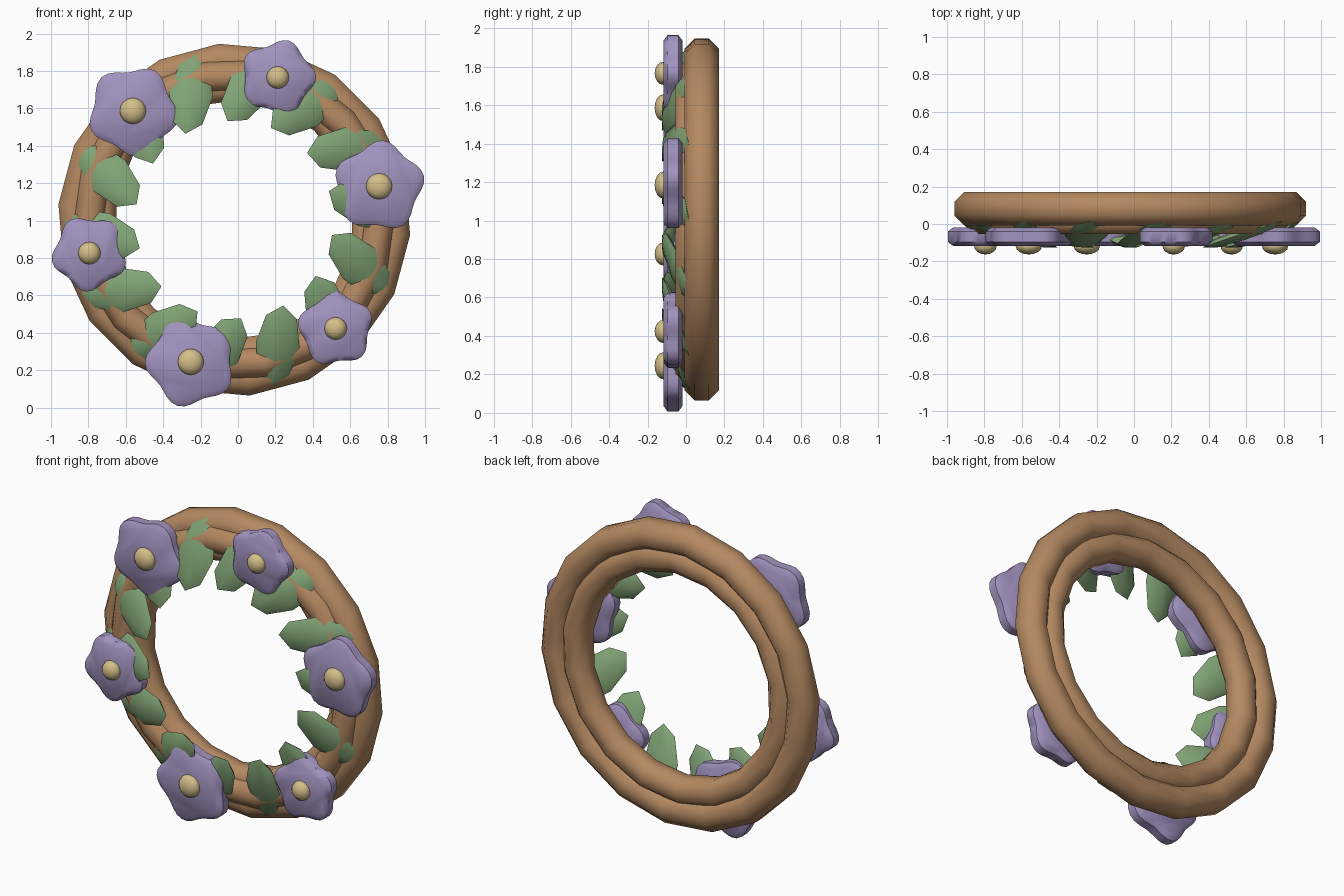
import bpy, math
from math import cos, sin, pi, radians
from mathutils import Matrix, Vector

if "Cube" in bpy.data.objects:
    bpy.data.objects.remove(bpy.data.objects["Cube"])

CX, CZ = -0.02, 1.005   # wreath centre


def material(name, rgb):
    m = bpy.data.materials.new(name)
    m.diffuse_color = (*rgb, 1)
    m.use_nodes = True
    m.node_tree.nodes["Principled BSDF"].inputs["Base Color"].default_value = m.diffuse_color
    return m


BROWN = material("vine_brown", (0.46, 0.25, 0.12))
GREEN = material("leaf_green", (0.22, 0.37, 0.18))
LILAC = material("petal_lilac", (0.36, 0.29, 0.52))
YELLOW = material("pollen_yellow", (0.66, 0.52, 0.25))


def finish(o, name, mat, angle):
    o.name = o.data.name = name
    o.data.materials.append(mat)
    bpy.ops.object.select_all(action='DESELECT')
    o.select_set(True)
    bpy.context.view_layer.objects.active = o
    bpy.ops.object.shade_smooth_by_angle(angle=radians(angle))
    return o


def mesh(name, verts, faces, mat, angle):
    me = bpy.data.meshes.new(name)
    me.from_pydata(verts, [], faces)
    o = bpy.data.objects.new(name, me)
    bpy.context.collection.objects.link(o)
    return finish(o, name, mat, angle)


# Vine ring: 18 segments around, octagonal section with a flat outer side
def ring(name, major, y, minor, start, n=18, k=8):
    verts = []
    for i in range(n):
        a = radians(start) + 2 * pi * i / n
        for j in range(k):
            b = 2 * pi * (j + 0.5) / k
            r = major + minor * cos(b)
            verts.append((CX + r * cos(a), y + minor * sin(b), CZ + r * sin(a)))
    faces = [(i * k + j, i * k + (j + 1) % k,
              (i + 1) % n * k + (j + 1) % k, (i + 1) % n * k + j)
             for i in range(n) for j in range(k)]
    mesh(name, verts, faces, BROWN, 60)


# Five-lobed flower: lofted outline with chamfered rims
def flower(i, ang, size, pollen):
    x, z = CX + 0.795 * cos(ang), CZ + 0.795 * sin(ang)
    n = 40
    verts, faces = [], []
    levels = [(-0.018, -0.03), (-0.04, 0), (-0.095, 0), (-0.118, -0.03)]
    for y, inset in levels:
        for s in range(n):
            t = 2 * pi * s / n
            r = size * (0.92 + 0.08 * cos(5 * t)) + inset
            verts.append((x + r * cos(t + ang), y, z + r * sin(t + ang)))
    for l in range(3):
        for s in range(n):
            e = (s + 1) % n
            faces.append((l * n + s, l * n + e, (l + 1) * n + e, (l + 1) * n + s))
    faces.append(tuple(reversed(range(n))))
    faces.append(tuple(range(3 * n, 4 * n)))
    mesh(f"flower_{i}", verts, faces, LILAC, 50)
    bpy.ops.mesh.primitive_uv_sphere_add(segments=16, ring_count=8, radius=1,
                                         location=(x, -0.118, z), rotation=(pi / 2, 0, 0))
    o = bpy.context.object
    o.scale = (pollen, pollen, 0.045)
    finish(o, f"flower_centre_{i}", YELLOW, 60)


# Leaf: flattened low-poly ellipsoid, inner tip leaning forward
def leaf(i, ang):
    d = ang - radians(27)
    tilt = radians(18)
    flat = Vector((cos(d), 0, sin(d)))
    long = flat * cos(tilt) + Vector((0, sin(tilt), 0))
    wide = Vector((-sin(d), 0, cos(d)))
    thick = long.cross(wide)
    m = Matrix((wide * 0.118, thick * 0.032, long * 0.225)).transposed().to_4x4()
    m.translation = (CX + 0.71 * cos(ang), -0.055, CZ + 0.71 * sin(ang))
    bpy.ops.mesh.primitive_uv_sphere_add(segments=8, ring_count=4, radius=1)
    o = bpy.context.object
    if m.determinant() < 0:
        o.data.flip_normals()
    o.data.transform(m)
    finish(o, f"leaf_{i}", GREEN, 50)


ring("outer_vine", 0.855, 0.082, 0.096, 15)
ring("inner_vine", 0.725, 0.075, 0.092, 8)
ring("front_vine", 0.78, 0.025, 0.086, 2)

for i in range(6):
    big = i % 2 == 0
    flower(i, radians(13 + 60 * i), 0.246 if big else 0.206, 0.07 if big else 0.06)

for i in range(14):
    leaf(i, radians(6.2) + 2 * pi * i / 14)
